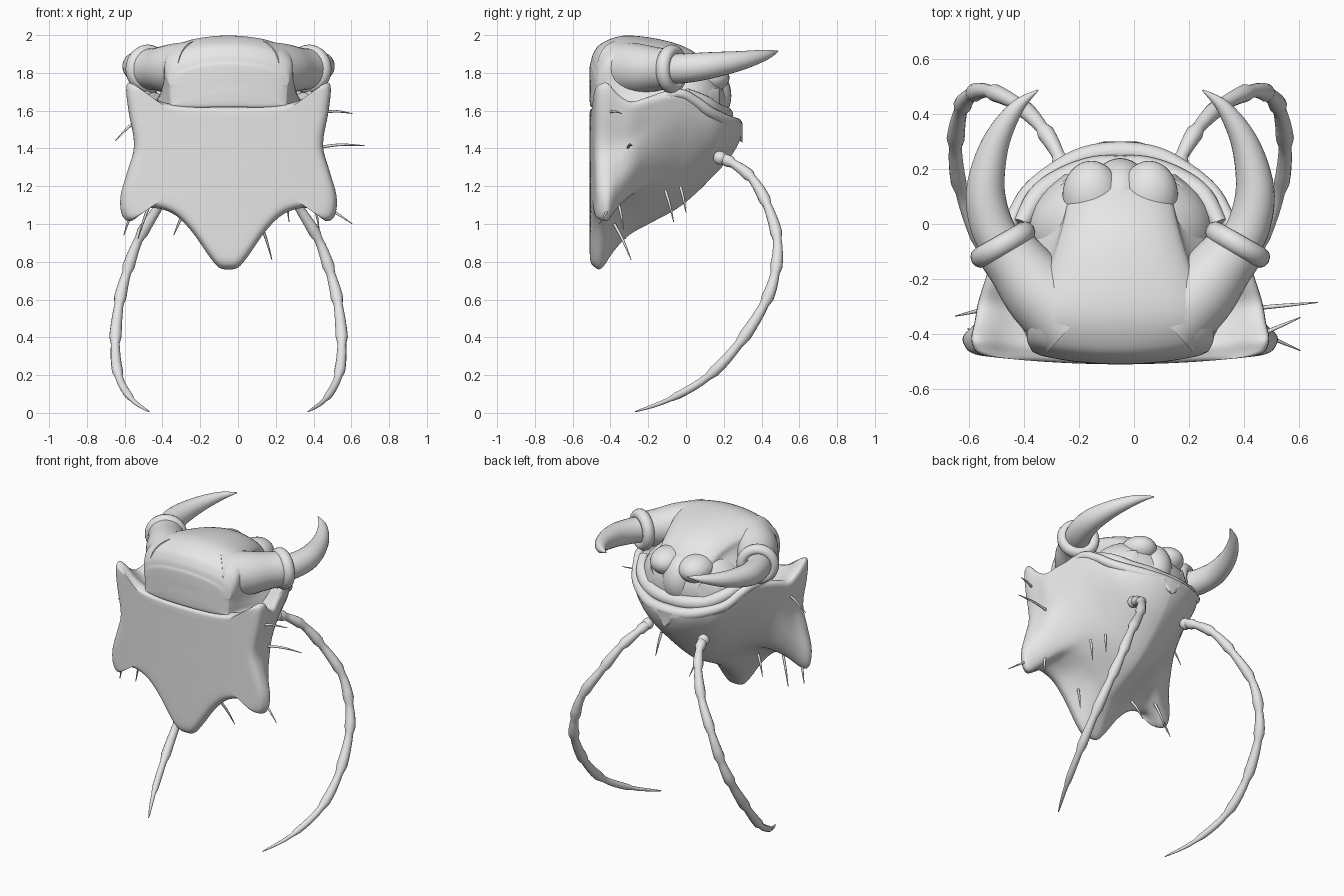
import bpy, bmesh, math
from mathutils import Vector, Matrix

if "Cube" in bpy.data.objects:
    bpy.data.objects.remove(bpy.data.objects["Cube"])

AXIS = -0.05  # x of the symmetry plane

grey = bpy.data.materials.new("plain_grey")
grey.use_nodes = True
grey.diffuse_color = (0.8, 0.8, 0.8, 1)
grey.node_tree.nodes["Principled BSDF"].inputs["Base Color"].default_value = (0.8, 0.8, 0.8, 1)


def finish(name, bm, offset=AXIS, angle=60):
    bmesh.ops.recalc_face_normals(bm, faces=bm.faces)
    me = bpy.data.meshes.new(name)
    bm.to_mesh(me)
    bm.free()
    me.materials.append(grey)
    ob = bpy.data.objects.new(name, me)
    bpy.context.collection.objects.link(ob)
    ob.location.x = offset
    bpy.ops.object.select_all(action='DESELECT')
    ob.select_set(True)
    bpy.context.view_layer.objects.active = ob
    bpy.ops.object.shade_smooth_by_angle(angle=math.radians(angle))
    return ob


def spline(pts, n, closed=False):
    """Points resampled along a smooth curve through them."""
    p = [Vector(q) for q in pts]
    count = len(p)
    get = (lambda i: p[i % count]) if closed else (lambda i: p[max(0, min(count - 1, i))])
    out = []
    for i in range(count if closed else count - 1):
        a, b, c, d = (get(i + k) for k in (-1, 0, 1, 2))
        for j in range(n):
            t = j / n
            out.append(0.5 * (2 * b + (c - a) * t + (2 * a - 5 * b + 4 * c - d) * t ** 2
                              + (3 * b - a - 3 * c + d) * t ** 3))
    return out if closed else out + [p[-1]]


def loft(name, rings, **kw):
    bm = bmesh.new()
    rows = [[bm.verts.new(v) for v in r] for r in rings]
    n = len(rows[0])
    for a, b in zip(rows, rows[1:]):
        for i in range(n):
            j = (i + 1) % n
            bm.faces.new((a[i], a[j], b[j], b[i]))
    bm.faces.new(rows[0])
    bm.faces.new(rows[-1])
    return finish(name, bm, **kw)


def tube(name, path, n=4, sides=16, wave=None, **kw):
    """Round tube through (x, y, z, radius) points."""
    pts = spline(path, n)
    pos = [p.to_3d() for p in pts]
    rings = []
    u = None
    for i, p in enumerate(pos):
        d = (pos[min(i + 1, len(pos) - 1)] - pos[max(i - 1, 0)]).normalized()
        u = d.orthogonal() if u is None else u - d * u.dot(d)
        u.normalize()
        v = d.cross(u)
        r = max(pts[i].w, 0.002) * (wave(i) if wave else 1)
        rings.append([p + r * (math.cos(a) * u + math.sin(a) * v)
                      for a in (k * math.tau / sides for k in range(sides))])
    return loft(name, rings, **kw)


def ball(name, centre, radii):
    bm = bmesh.new()
    bmesh.ops.create_uvsphere(bm, u_segments=32, v_segments=20, radius=1,
                              matrix=Matrix.Translation(centre) @ Matrix.Diagonal((*radii, 1)))
    return finish(name, bm)


def flip(path, s):
    return [(p[0] * s, *p[1:]) for p in path]


def nest(half, z0, steps):
    """Copies of a half section shrunk about height z0, for a smooth front cap."""
    return [(y, [(x * s, z0 + (z - z0) * s) for x, z in half]) for y, s in steps]


def section_loft(name, stations, bend, **kw):
    """Loft mirrored half sections (y, [(x, z), ...]); the front bows back by bend."""
    rings = []
    for y, half in stations:
        full = half + [(-x, z) for x, z in reversed(half[1:-1])]
        bow = bend * min(1, max(0, (-y - 0.2) / 0.25))
        rings.append([Vector((q.x, y + bow * q.x ** 2, q.y)) for q in spline(full, 4, True)])
    columns = [spline(c, 4) for c in zip(*rings)]
    return loft(name, list(zip(*columns)), **kw)


# Face shield with lobes, running back as a funnel
shield = [(0, 1.62), (0.28, 1.63), (0.4, 1.665), (0.495, 1.735), (0.54, 1.73), (0.53, 1.6),
          (0.5, 1.42), (0.535, 1.28), (0.57, 1.15), (0.56, 1.05), (0.51, 1.02), (0.42, 1.085),
          (0.3, 1.06), (0.2, 0.97), (0.1, 0.83), (0.05, 0.775), (0, 0.765)]


def funnel(w, top, bottom):
    half = [(0, top - 0.1), (0.35 * w, top - 0.08), (0.7 * w, top - 0.03), (0.93 * w, top)]
    for k in range(13):
        a = k / 12 * math.pi / 2
        half.append((w * max(math.cos(a), 0) ** 1.3,
                     top - 0.02 - (top - 0.02 - bottom) * math.sin(a) ** 1.3))
    half[-1] = (0, bottom)
    return half


stations = nest(shield, 1.38, ((-0.51, 0.02), (-0.51, 0.3), (-0.51, 0.6), (-0.51, 0.85),
                               (-0.505, 0.94), (-0.487, 0.985), (-0.447, 1.0)))
for y, t, w, top, bottom in ((-0.38, 0.3, 0.5, 1.55, 1.08), (-0.3, 0.6, 0.5, 1.585, 1.06),
                             (-0.2, 0.85, 0.48, 1.66, 1.04), (-0.05, 1, 0.44, 1.7, 1.08),
                             (0.05, 1, 0.39, 1.66, 1.16), (0.15, 1, 0.32, 1.58, 1.26),
                             (0.22, 1, 0.24, 1.56, 1.335), (0.27, 1, 0.16, 1.55, 1.41),
                             (0.3, 1, 0.06, 1.53, 1.48)):
    stations.append((y, [(a[0] + (b[0] - a[0]) * t, a[1] + (b[1] - a[1]) * t)
                         for a, b in zip(shield, funnel(w, top, bottom))]))
section_loft("face_shield", stations, 0.12)

# Rolled collars round the rim of the funnel
rim = [(0.46, -0.22, 1.65, 0.015), (0.42, -0.05, 1.69, 0.026), (0.38, 0.04, 1.655, 0.028),
       (0.33, 0.12, 1.595, 0.03), (0.24, 0.19, 1.555, 0.034), (0.13, 0.245, 1.53, 0.037)]
inner = [(0.36, 0.0, 1.69, 0.03), (0.3, 0.1, 1.64, 0.04), (0.21, 0.16, 1.595, 0.045),
         (0.1, 0.2, 1.58, 0.045)]
tube("outer_collar", rim + [(0, 0.262, 1.525, 0.038)] + flip(rim[::-1], -1))
tube("inner_collar", inner + [(0, 0.205, 1.575, 0.045)] + flip(inner[::-1], -1))

# Skull, spreading toward its base, and rear domes
skull = []
for y, w, low, top in ((-0.503, 0.31, 0.3, 1.86), (-0.492, 0.325, 0.31, 1.9),
                       (-0.45, 0.34, 0.33, 1.955), (-0.33, 0.325, 0.37, 1.997),
                       (-0.15, 0.265, 0.39, 1.98), (0, 0.22, 0.36, 1.935),
                       (0.1, 0.195, 0.3, 1.865), (0.18, 0.15, 0.2, 1.78)):
    skull.append((y, [(0, top), (0.3 * w, top - 0.005), (0.65 * w, top - 0.025),
                      (0.92 * w, top - 0.065), (w, top - 0.12), (0.6 * low + 0.4 * w, 1.72),
                      (low, 1.64), (0.95 * low, 1.62), (0, 1.62)]))
skull = nest(skull[0][1], 1.74, ((-0.511, 0.02), (-0.511, 0.45), (-0.509, 0.85))) + skull
section_loft("skull", skull, 0.35, angle=45)
ball("rear_dome", (0, -0.02, 1.64), (0.34, 0.235, 0.24))
ball("rear_bulb", (0, 0.09, 1.68), (0.12, 0.15, 0.17))

for side, s in (("left", 1), ("right", -1)):
    ball(side + "_crown_pad", (0.105 * s, 0.105, 1.775), (0.105, 0.125, 0.085))

    # Horn with its stump and ring
    tube(side + "_horn_stump", flip([(0.17, -0.36, 1.82, 0.15), (0.29, -0.25, 1.82, 0.135),
         (0.37, -0.15, 1.82, 0.115), (0.425, -0.08, 1.82, 0.108)], s), sides=28)
    bm = bmesh.new()
    axis = Vector((0.5 * s, 0.87, 0)).normalized()
    across = Vector((axis.y, -axis.x, 0))
    up = Vector((0, 0, 1))
    centre = Vector((0.427 * s, -0.075, 1.82))
    grid = []
    for k in range(32):
        a = k * math.tau / 32
        out = math.cos(a) * across + math.sin(a) * up
        grid.append([bm.verts.new(centre + out * (0.096 + 0.034 * math.cos(b))
                                  + axis * 0.038 * math.sin(b))
                     for b in (m * math.tau / 12 for m in range(12))])
    for k in range(32):
        a, b = grid[k], grid[(k + 1) % 32]
        for m in range(12):
            bm.faces.new((a[m], a[m - 1], b[m - 1], b[m]))
    finish(side + "_horn_ring", bm)
    tube(side + "_horn", flip([(0.42, -0.1, 1.82, 0.08), (0.47, 0.0, 1.825, 0.078),
         (0.49, 0.13, 1.84, 0.07), (0.455, 0.29, 1.865, 0.051), (0.38, 0.42, 1.895, 0.028),
         (0.3, 0.487, 1.915, 0.003)], s), n=6, sides=24)

    # Jointed antenna, each joint flaring toward its end
    ball(side + "_antenna_socket", (0.205 * s, 0.18, 1.35), (0.036, 0.036, 0.036))
    tube(side + "_antenna", flip([(0.2, 0.17, 1.355, 0.03), (0.225, 0.25, 1.32, 0.028),
         (0.285, 0.35, 1.24, 0.028), (0.365, 0.43, 1.1, 0.028), (0.475, 0.483, 0.92, 0.028),
         (0.54, 0.472, 0.74, 0.029), (0.58, 0.415, 0.575, 0.029), (0.6, 0.28, 0.365, 0.028),
         (0.58, 0.115, 0.19, 0.024), (0.51, -0.09, 0.07, 0.015), (0.42, -0.27, 0.006, 0.003)], s),
         n=5, sides=12, wave=lambda i: 0.83 + 0.33 * (i % 5) / 4, angle=40)

# Stray bristles, as root and tip
bristles = [((0.42, -0.42, 1.585), (0.605, -0.34, 1.585)), ((0.4, -0.31, 1.4), (0.67, -0.285, 1.415)),
            ((0.42, -0.38, 1.1), (0.605, -0.46, 1.0)), ((0.12, -0.38, 1.0), (0.18, -0.29, 0.81)),
            ((0.25, -0.11, 1.18), (0.27, -0.065, 1.01)), ((0.2, -0.03, 1.2), (0.22, 0, 1.06)),
            ((0.4, -0.36, 1.12), (0.43, -0.33, 0.97)),
            ((-0.5, -0.3, 1.57), (-0.65, -0.335, 1.44)), ((-0.55, -0.42, 1.08), (-0.605, -0.38, 0.94)),
            ((-0.28, -0.36, 1.06), (-0.34, -0.32, 0.94)), ((-0.46, -0.36, 1.12), (-0.53, -0.32, 0.92))]
for k, (root, tip) in enumerate(bristles):
    a, b = Vector(root), Vector(tip)
    mid = (a + b) / 2 + Vector((0, 0, 0.012))
    tube("bristle_%d" % (k + 1), [(*a, 0.008), (*mid, 0.007), (*b, 0.002)], sides=8, offset=0)
